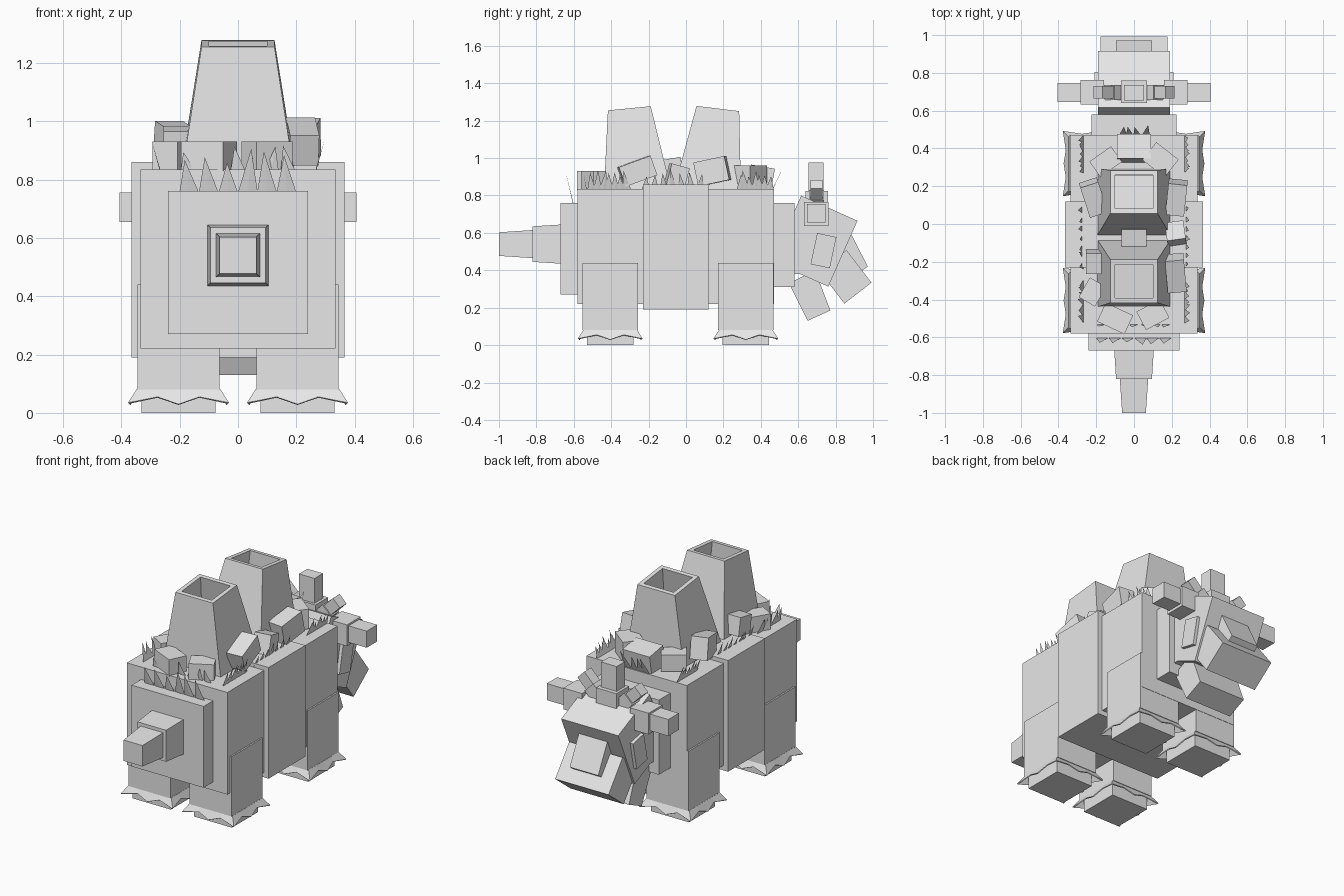
import bpy, bmesh, math, random
from mathutils import Matrix, Vector

random.seed(4)
cube = bpy.data.objects.get("Cube")
if cube:
    bpy.data.objects.remove(cube)

stone = bpy.data.materials.new("stone_grey")
stone.use_nodes = True
GREY = (0.8, 0.8, 0.8, 1)
stone.diffuse_color = GREY
stone.node_tree.nodes["Principled BSDF"].inputs["Base Color"].default_value = GREY


def finish(name, bm):
    mesh = bpy.data.meshes.new(name)
    bm.to_mesh(mesh)
    bm.free()
    mesh.materials.append(stone)
    obj = bpy.data.objects.new(name, mesh)
    bpy.context.collection.objects.link(obj)
    return obj


def block(name, x, y, z):
    """Box spanning the given ranges."""
    return turned(name, [sum(r) / 2 for r in (x, y, z)], [r[1] - r[0] for r in (x, y, z)])


def turned(name, center, size, rx=0, ry=0, rz=0):
    """Box of a given size, turned by degrees."""
    bm = bmesh.new()
    rot = Matrix.Identity(4)
    for angle, axis in ((rz, 'Z'), (ry, 'Y'), (rx, 'X')):
        rot = rot @ Matrix.Rotation(math.radians(angle), 4, axis)
    bmesh.ops.create_cube(bm, size=1, matrix=Matrix.Translation(center) @ rot @ Matrix.Diagonal((*size, 1)))
    return finish(name, bm)


def slab(name, half, profile):
    """Side profile (y, z) extruded across the width."""
    bm = bmesh.new()
    face = bm.faces.new([bm.verts.new((-half, y, z)) for y, z in profile])
    ext = bmesh.ops.extrude_face_region(bm, geom=[face])
    moved = [v for v in ext["geom"] if isinstance(v, bmesh.types.BMVert)]
    bmesh.ops.translate(bm, vec=(2 * half, 0, 0), verts=moved)
    bmesh.ops.recalc_face_normals(bm, faces=bm.faces)
    return finish(name, bm)


def rings(name, loops):
    """Skin square rings given as (half x, half z or y, height), capped at both ends."""
    bm = bmesh.new()
    rows = [[bm.verts.new((sx * a, sy * b, h)) for sx, sy in ((-1, -1), (1, -1), (1, 1), (-1, 1))]
            for a, b, h in loops]
    for low, high in zip(rows, rows[1:]):
        for i in range(4):
            j = (i + 1) % 4
            bm.faces.new((low[i], low[j], high[j], high[i]))
    bm.faces.new(rows[0][::-1])
    bm.faces.new(rows[-1])
    return finish(name, bm)


def blades(name, start, end, count, lean, height, width=0.05):
    """Row of thin pointed grass blades."""
    bm = bmesh.new()
    start, end, lean = Vector(start), Vector(end), Vector(lean)
    along = (end - start).normalized()
    for i in range(count):
        root = start.lerp(end, (i + 0.5) / count)
        tall = height * random.uniform(0.65, 1)
        tip = root + lean * tall + Vector((0, 0, tall)) + along * random.uniform(-0.02, 0.02)
        thick = lean.normalized() * 0.003
        base = [bm.verts.new(p) for p in (root - along * width / 2, root + thick, root + along * width / 2)]
        top = bm.verts.new(tip)
        bm.faces.new(base)
        for a, b in ((0, 1), (1, 2), (2, 0)):
            bm.faces.new((base[a], base[b], top))
    bmesh.ops.recalc_face_normals(bm, faces=bm.faces)
    finish(name, bm)


def fur_cuff(name, cx, cy, half):
    """Flared zigzag skirt around the ankle."""
    bm = bmesh.new()
    steps = (-1, -0.5, 0, 0.5)
    top, low = [], []
    for side in range(4):
        turn = Matrix.Rotation(side * math.pi / 2, 3, 'Z')
        for k, t in enumerate(steps):
            flare, drop = ((1.21, 0.035), (1.1, 0.055), (1.18, 0.03), (1.1, 0.055))[k]
            inner = turn @ Vector((t * half, -half, 0))
            along = t * half * (1.21 if k == 0 else 1)
            outer = turn @ Vector((along, -half * flare, 0))
            top.append(bm.verts.new((cx + inner.x, cy + inner.y, 0.082)))
            low.append(bm.verts.new((cx + outer.x, cy + outer.y, drop)))
    n = len(top)
    for i in range(n):
        bm.faces.new((top[i], low[i], low[(i + 1) % n], top[(i + 1) % n]))
    bmesh.ops.recalc_face_normals(bm, faces=bm.faces)
    obj = finish(name, bm)
    solid = obj.modifiers.new("thickness", 'SOLIDIFY')
    solid.thickness = 0.006


# Trunk
block("body", (-0.335, 0.335), (-0.58, 0.47), (0.22, 0.835))
block("belly_band", (-0.365, 0.365), (-0.23, 0.12), (0.19, 0.86))
block("rump", (-0.24, 0.24), (-0.67, -0.58), (0.27, 0.76))
block("neck", (-0.225, 0.225), (0.47, 0.58), (0.31, 0.76))
block("throat", (-0.19, 0.19), (0.57, 0.63), (0.38, 0.72))

# Tapered tail
for name, loops in (("tail_base", [(0.105, 0.105, 0.66), (0.095, 0.095, 0.82)]),
                    ("tail_tip", [(0.075, 0.075, 0.82), (0.063, 0.063, 1.0)])):
    tail = rings(name, loops)
    tail.rotation_euler.x = math.radians(90)
    tail.location.z = 0.54

# Legs, feet and fur cuffs
for end, y in (("rear", -0.405), ("front", 0.32)):
    for side, x in (("right", -0.204), ("left", 0.204)):
        block(f"{end}_{side}_leg", (x - 0.14, x + 0.14), (y - 0.148, y + 0.148), (0.08, 0.44))
        block(f"{end}_{side}_foot", (x - 0.127, x + 0.127), (y - 0.125, y + 0.125), (0, 0.085))
        fur_cuff(f"{end}_{side}_fur_cuff", x, y, 0.143)

# Head
turned("head", (0, 0.688, 0.556), (0.38, 0.33, 0.385), rx=-24)
slab("snout", 0.178, [(0.858, 0.508), (0.992, 0.334), (0.847, 0.222), (0.713, 0.396)])
slab("nose_bridge", 0.095, [(0.885, 0.59), (0.972, 0.42), (0.9, 0.37), (0.82, 0.55)])
slab("jaw", 0.16, [(0.65, 0.13), (0.772, 0.185), (0.69, 0.4), (0.55, 0.33)])

# Crown of horns and cheek plates
block("middle_horn_base", (-0.068, 0.068), (0.64, 0.76), (0.72, 0.825))
block("middle_horn_tip", (-0.052, 0.052), (0.655, 0.735), (0.82, 0.975))
for side, s in (("left", 1), ("right", -1)):
    turned(f"{side}_cheek_plate", (s * 0.195, 0.735, 0.505), (0.03, 0.105, 0.17), rx=-12)
    turned(f"{side}_side_horn_base", (s * 0.222, 0.697, 0.702), (0.125, 0.13, 0.128))
    turned(f"{side}_side_horn_tip", (s * 0.343, 0.697, 0.705), (0.125, 0.1, 0.1))
    turned(f"{side}_slant_horn_base", (s * 0.1, 0.697, 0.77), (0.09, 0.08, 0.08), ry=-45 * s)
    turned(f"{side}_slant_horn_tip", (s * 0.155, 0.697, 0.825), (0.1, 0.065, 0.065), ry=-45 * s)

# Hollow leaning chimneys on the back
for name, y, lean in (("rear_chimney", -0.262, 5.5), ("front_chimney", 0.118, -7)):
    chimney = rings(name, [(0.195, 0.18, -0.02), (0.125, 0.115, 0.428),
                           (0.1, 0.09, 0.428), (0.115, 0.105, 0.28)])
    chimney.location = (0, y, 0.84)
    chimney.rotation_euler.x = math.radians(lean)

# Rocks: x, y, z, width, depth, height, pitch, yaw
rocks = [(-0.1, -0.5, 0.88, 0.16, 0.11, 0.1, 0, -25), (0.1, -0.48, 0.88, 0.14, 0.11, 0.1, 0, 28),
         (0.22, -0.26, 0.93, 0.1, 0.18, 0.11, 20, 5), (-0.21, -0.2, 0.92, 0.09, 0.11, 0.11, 10, 0),
         (-0.22, -0.36, 0.88, 0.1, 0.12, 0.1, 0, -30), (0.22, -0.05, 0.9, 0.1, 0.1, 0.12, -15, 8),
         (0, -0.06, 0.92, 0.13, 0.09, 0.16, 10, 0), (-0.215, 0.14, 0.92, 0.1, 0.17, 0.13, 12, 18),
         (0.225, 0.14, 0.93, 0.1, 0.17, 0.13, 12, -6), (0.14, 0.34, 0.9, 0.15, 0.12, 0.12, 0, -38),
         (-0.15, 0.33, 0.89, 0.14, 0.1, 0.1, 0, 35), (0, 0.4, 0.89, 0.18, 0.13, 0.13, -10, 0)]
for i, (x, y, z, w, d, h, pitch, yaw) in enumerate(rocks):
    turned(f"rock_{i + 1}", (x, y, z), (w, d, h), rx=pitch, rz=yaw)

# Grass tufts around the rocks
blades("rump_grass", (-0.2, -0.6, 0.75), (0.2, -0.6, 0.75), 6, (0, -0.25, 0), 0.16, 0.07)
blades("rear_grass", (-0.2, -0.53, 0.83), (0.2, -0.53, 0.83), 7, (0, -0.2, 0), 0.09)
blades("neck_grass", (-0.08, 0.46, 0.83), (0.08, 0.46, 0.83), 4, (0, 0.5, 0), 0.13)
for side, s in (("left", 1), ("right", -1)):
    for part, y0, y1 in (("rear", -0.52, -0.3), ("middle", -0.24, 0.1), ("front", 0.28, 0.46)):
        blades(f"{side}_{part}_grass", (s * 0.265, y0, 0.83), (s * 0.265, y1, 0.83),
               7, (s * 0.3, 0, 0), 0.11, 0.045)
